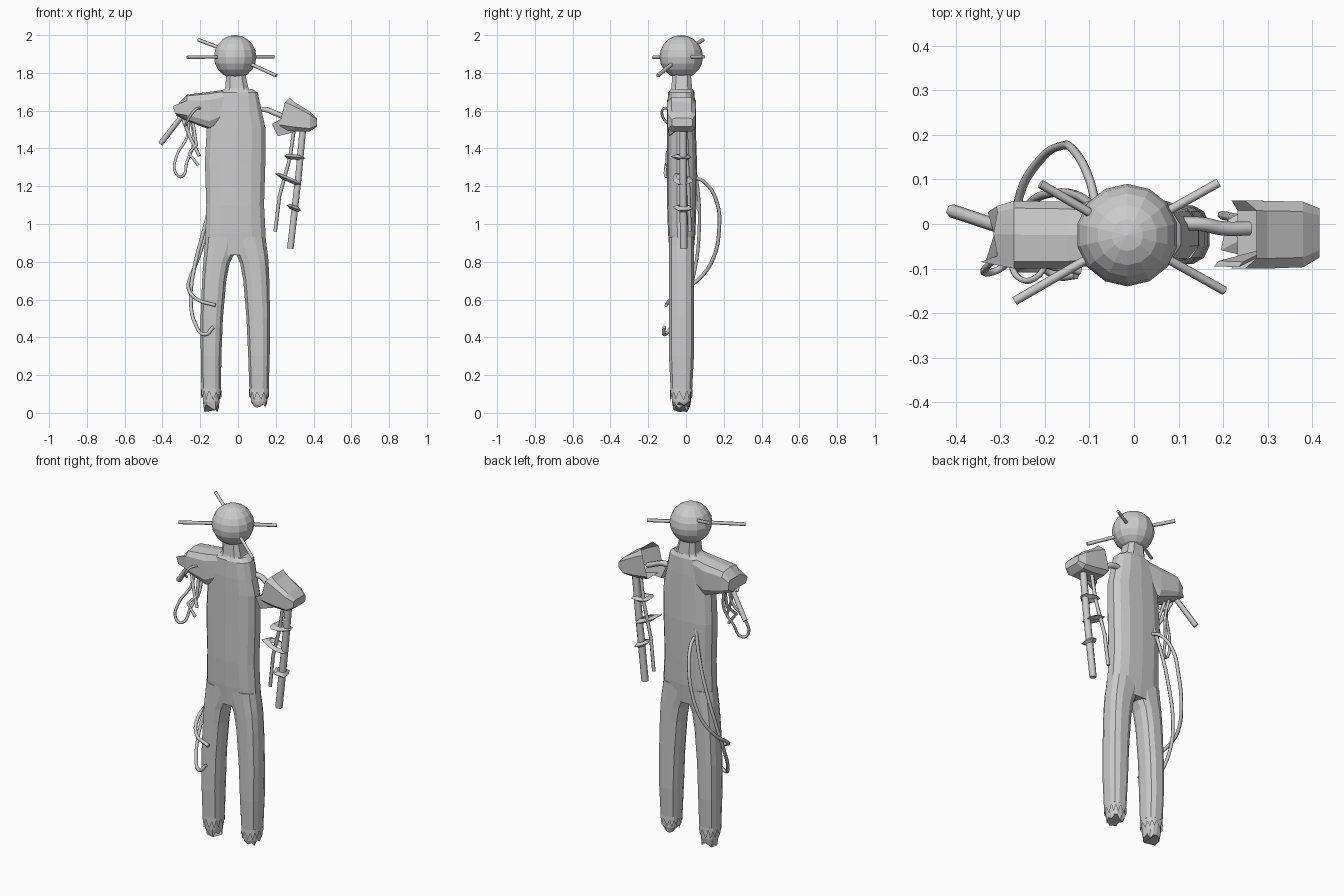
import bpy, bmesh, math, random
from mathutils import Vector

random.seed(4)
grey = bpy.data.materials.new("plain_grey")
grey.diffuse_color = (0.6, 0.6, 0.6, 1)


def finish(name, bm):
    bmesh.ops.recalc_face_normals(bm, faces=bm.faces[:])
    me = bpy.data.meshes.new(name)
    bm.to_mesh(me)
    bm.free()
    me.materials.append(grey)
    ob = bpy.data.objects.new(name, me)
    bpy.context.collection.objects.link(ob)
    return ob


def outline(u0, u1, v0, v1, n, power):
    """Rounded-box outline between two pairs of limits."""
    pts = []
    for i in range(n):
        a = 2 * math.pi * (i + 0.5) / n
        pts.append([math.copysign(abs(k) ** power, k) for k in (math.cos(a), math.sin(a))])
    mu = max(p[0] for p in pts)
    mv = max(p[1] for p in pts)
    return [((u0 + u1) / 2 + c / mu * (u1 - u0) / 2,
             (v0 + v1) / 2 + s / mv * (v1 - v0) / 2) for c, s in pts]


def loft(name, rings, caps=(True, True)):
    bm = bmesh.new()
    rows = [[bm.verts.new(p) for p in r] for r in rings]
    for a, b in zip(rows, rows[1:]):
        for i in range(len(a)):
            j = (i + 1) % len(a)
            bm.faces.new((a[i], a[j], b[j], b[i]))
    if caps[0]:
        bm.faces.new(rows[0])
    if caps[1]:
        bm.faces.new(rows[-1])
    return finish(name, bm)


def upright(sections, n, power=0.75):
    """Sections are (z, x0, x1, y0, y1)."""
    return [[(x, y, z) for x, y in outline(x0, x1, y0, y1, n, power)]
            for z, x0, x1, y0, y1 in sections]


def sideways(sections, n, power=0.5):
    """Sections are (x, y0, y1, z0, z1)."""
    return [[(x, y, z) for y, z in outline(y0, y1, z0, z1, n, power)]
            for x, y0, y1, z0, z1 in sections]


def tube(name, pts, r, smooth=True):
    cu = bpy.data.curves.new(name, 'CURVE')
    cu.dimensions = '3D'
    cu.bevel_depth, cu.bevel_resolution, cu.use_fill_caps = r, 1, True
    cu.resolution_u = 5
    if smooth:
        sp = cu.splines.new('BEZIER')
        sp.bezier_points.add(len(pts) - 1)
        for b, p in zip(sp.bezier_points, pts):
            b.co = p
            b.handle_left_type = b.handle_right_type = 'AUTO'
    else:
        sp = cu.splines.new('POLY')
        sp.points.add(len(pts) - 1)
        for b, p in zip(sp.points, pts):
            b.co = (*p, 1)
    cu.materials.append(grey)
    ob = bpy.data.objects.new(name, cu)
    bpy.context.collection.objects.link(ob)


def rag(name, centre, rx, ry, tilt):
    """Thin torn ring of cloth around the arm."""
    bm = bmesh.new()
    rows = [[], [], []]
    n = 10
    for i in range(n):
        a = 2 * math.pi * i / n
        k = random.uniform(0.75, 1.1)
        for row, s, h in zip(rows, (0.5, k, 0.5), (0.014, 0.0, -0.014)):
            x, y = rx * s * math.cos(a), ry * s * math.sin(a)
            row.append(bm.verts.new((centre[0] + x, centre[1] + y, centre[2] + h + x * tilt)))
    for a, b in zip(rows, rows[1:]):
        for i in range(n):
            j = (i + 1) % n
            bm.faces.new((a[i], a[j], b[j], b[i]))
    finish(name, bm)


# Head, neck and torso
bm = bmesh.new()
bmesh.ops.create_uvsphere(bm, u_segments=14, v_segments=10, radius=0.115)
bmesh.ops.translate(bm, vec=(-0.015, -0.025, 1.885), verts=bm.verts[:])
finish("head", bm)
loft("neck", upright([(1.68, -0.10, 0.08, -0.09, 0.04), (1.72, -0.068, 0.055, -0.078, 0.032),
                      (1.81, -0.06, 0.035, -0.07, 0.025)], 8, 0.6))
loft("torso", upright([
    (1.715, -0.07, 0.075, -0.08, 0.035), (1.695, -0.12, 0.105, -0.095, 0.045),
    (1.60, -0.15, 0.125, -0.10, 0.05), (1.51, -0.165, 0.145, -0.10, 0.052),
    (1.33, -0.175, 0.145, -0.10, 0.058), (1.10, -0.168, 0.138, -0.10, 0.055),
    (0.95, -0.172, 0.146, -0.095, 0.05), (0.835, -0.174, 0.150, -0.086, 0.038)], 14))

# Head spikes
for a, b in [((-0.09, 0.02, 1.93), (-0.21, 0.09, 1.975)), ((0.06, 0.02, 1.885), (0.19, 0.093, 1.885)),
             ((-0.09, -0.07, 1.885), (-0.268, -0.173, 1.882)), ((0.06, -0.07, 1.85), (0.203, -0.15, 1.785))]:
    tube("head_spike", [a, b], 0.01, False)

# Legs with torn cuffs and stumps
legs = {"left": ([(0.93, -0.172, 0.0), (0.88, -0.177, -0.005), (0.83, -0.181, -0.025), (0.79, -0.184, -0.045),
                  (0.70, -0.19, -0.062), (0.50, -0.198, -0.08), (0.30, -0.197, -0.088)],
                 -0.194, -0.09, 0.015),
        "right": ([(0.93, 0.146, -0.03), (0.88, 0.152, -0.025), (0.83, 0.159, -0.005), (0.79, 0.162, 0.012),
                   (0.70, 0.166, 0.028), (0.50, 0.17, 0.045), (0.30, 0.168, 0.054)],
                  0.163, 0.06, 0.04)}
for side, (secs, a, b, low) in legs.items():
    x0, x1 = min(a, b), max(a, b)
    loft("leg_" + side, upright([(z, min(p, q), max(p, q), -0.09, 0.042) for z, p, q in secs]
                                + [(0.13, x0, x1, -0.082, 0.033)], 12))
    cuff = upright([(0.13, x0, x1, -0.082, 0.033), (0.09, x0 - .002, x1 + .002, -0.084, 0.035)], 24)
    cuff[1] = [(x, y, z + (0.03 if i % 2 else -0.025) * random.uniform(0.6, 1)) for i, (x, y, z) in enumerate(cuff[1])]
    loft("cuff_" + side, cuff, (True, False))
    stump = upright([(0.14, x0 + .006, x1 - .006, -0.077, 0.028), (0.06, x0 + .008, x1 - .008, -0.075, 0.027),
                     (low, x0 + .016, x1 - .012, -0.068, 0.02)], 14, 0.8)
    stump[2] = [(x, y, z + random.uniform(-0.014, 0.03)) for x, y, z in stump[2]]
    loft("stump_" + side, stump)

# Left sleeve, ragged at the open end
sleeve = sideways([(-0.06, -0.09, 0.04, 1.55, 1.712), (-0.15, -0.10, 0.05, 1.50, 1.70),
                   (-0.27, -0.10, 0.052, 1.545, 1.685), (-0.335, -0.085, 0.04, 1.57, 1.64)], 10)
sleeve[3] = [(x + random.uniform(-0.01, 0.03), y, z) for x, y, z in sleeve[3]]
loft("left_sleeve", sleeve)
tube("left_arm_bone", [(-0.29, -0.01, 1.58), (-0.41, 0.03, 1.425)], 0.015, False)

# Wires hanging from the left sleeve
tube("wire_loop", [(-0.26, -0.03, 1.57), (-0.27, -0.05, 1.46), (-0.325, -0.09, 1.36), (-0.33, -0.11, 1.27),
                   (-0.30, -0.10, 1.25), (-0.27, -0.06, 1.33), (-0.235, -0.02, 1.43), (-0.25, 0.0, 1.56)], 0.008)
tube("wire_bent", [(-0.29, -0.03, 1.55), (-0.25, -0.06, 1.45), (-0.205, -0.09, 1.36)], 0.009, False)
tube("wire_hook", [(-0.24, -0.02, 1.55), (-0.22, -0.07, 1.42), (-0.26, -0.10, 1.375), (-0.21, -0.10, 1.31)], 0.009, False)
tube("wire_front", [(-0.28, -0.08, 1.52), (-0.26, -0.12, 1.56), (-0.22, -0.12, 1.61), (-0.19, -0.08, 1.61)], 0.007)

# Long hoses from the back to the leg
tube("hose_outer", [(-0.085, 0.04, 1.25), (-0.10, 0.10, 1.22), (-0.135, 0.165, 1.11), (-0.165, 0.175, 0.97),
                    (-0.21, 0.145, 0.82), (-0.255, 0.07, 0.71), (-0.262, 0.0, 0.66),
                    (-0.215, -0.08, 0.60), (-0.12, -0.105, 0.57)], 0.01)
tube("hose_inner", [(-0.09, 0.04, 1.32), (-0.13, 0.065, 1.16), (-0.18, 0.07, 0.97), (-0.235, 0.045, 0.75),
                    (-0.25, 0.0, 0.60), (-0.225, -0.07, 0.47), (-0.175, -0.115, 0.415), (-0.13, -0.115, 0.455)], 0.01)

# Detached right shoulder, open and notched at its torn inner edge
shoulder = sideways([(0.235, -0.10, 0.053, 1.50, 1.67), (0.30, -0.10, 0.052, 1.49, 1.645),
                     (0.38, -0.097, 0.05, 1.49, 1.595), (0.417, -0.075, 0.035, 1.515, 1.56)], 8, 0.4)
shoulder[0] = [(x + (z - 1.59) * 0.25 + 0.02 * (abs(y + 0.024) < 0.06), y, z) for x, y, z in shoulder[0]]
loft("right_shoulder", shoulder, (False, True))
bm = bmesh.new()
flap = [bm.verts.new(p) for p in [(0.235, -0.097, 1.56), (0.18, -0.095, 1.53), (0.21, -0.09, 1.465), (0.31, -0.06, 1.49)]]
back = [bm.verts.new(v.co + Vector((0.01, 0.012, 0.005))) for v in flap]
bm.faces.new(flap)
bm.faces.new(back[::-1])
for i in range(4):
    j = (i + 1) % 4
    bm.faces.new((flap[i], back[i], back[j], flap[j]))
finish("shoulder_flap", bm)
tube("shoulder_wire", [(0.09, 0.0, 1.605), (0.15, 0.0, 1.605), (0.20, -0.01, 1.585), (0.26, -0.01, 1.56)], 0.016)

# Right arm bones and rags
tube("right_arm_bone", [(0.345, -0.015, 1.52), (0.32, -0.015, 1.25), (0.277, -0.012, 0.87)], 0.02, False)
tube("right_thin_bone", [(0.30, 0.0, 1.52), (0.275, 0.005, 1.35), (0.22, 0.015, 1.15), (0.197, 0.02, 0.96)], 0.01, False)
rag("rag_upper", (0.295, -0.02, 1.355), 0.065, 0.06, -0.1)
rag("rag_middle", (0.27, -0.02, 1.235), 0.085, 0.06, -0.42)
rag("rag_lower", (0.298, -0.015, 1.085), 0.045, 0.055, -0.35)
